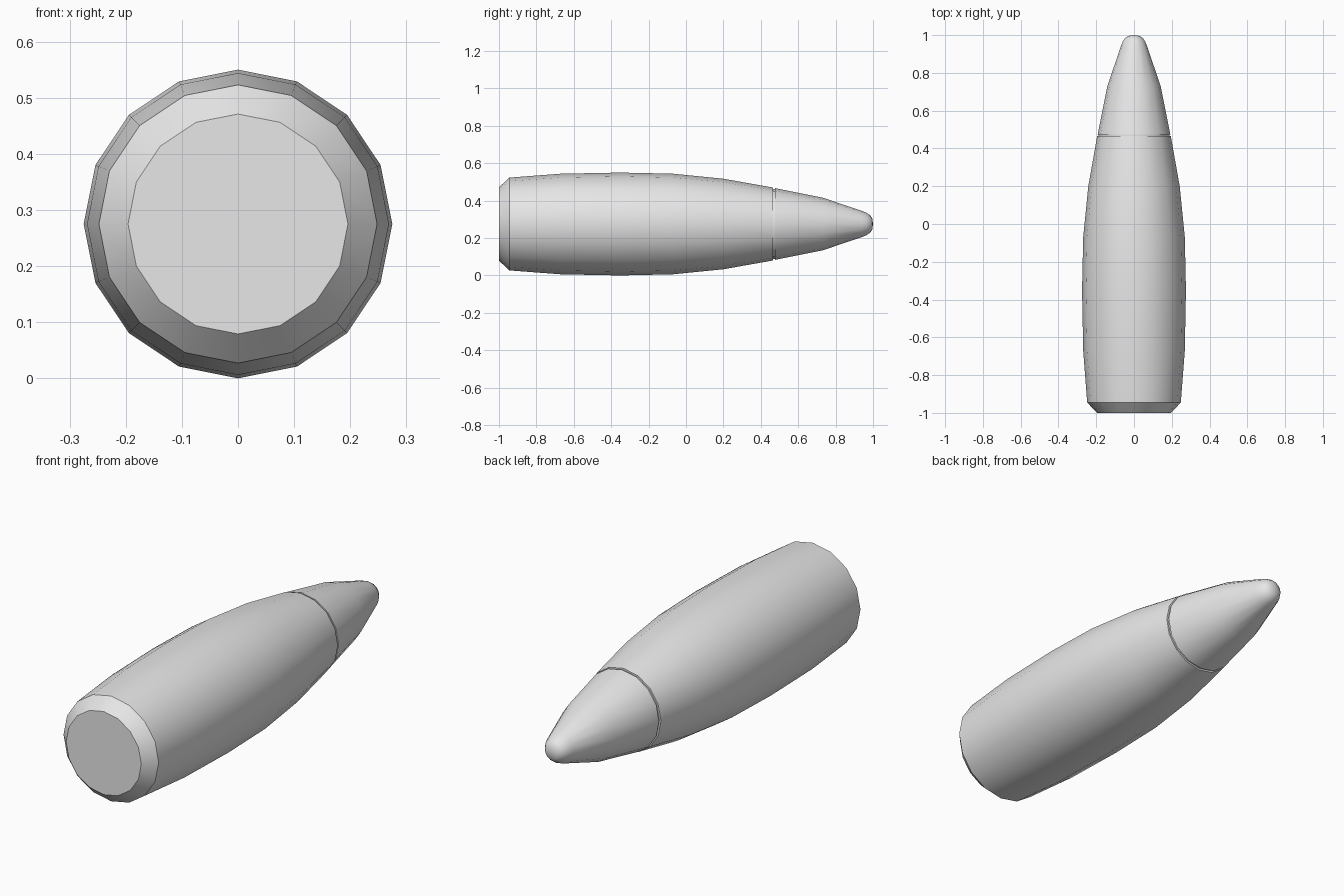
import bpy
import bmesh
from math import pi, sin, cos, radians

SIDES = 16
AXIS_Z = 0.275

cube = bpy.data.objects.get("Cube")
if cube:
    bpy.data.objects.remove(cube, do_unlink=True)

grey = bpy.data.materials.new("light_grey")
grey.use_nodes = True
grey.diffuse_color = (0.8, 0.8, 0.8, 1)
grey.node_tree.nodes["Principled BSDF"].inputs["Base Color"].default_value = (0.8, 0.8, 0.8, 1)


def lathe(name, profile):
    """Spin (y, radius) points around the long axis; zero radius makes a pole."""
    bm = bmesh.new()
    rings = []
    for y, r in profile:
        count = SIDES if r > 0 else 1
        rings.append([bm.verts.new((r * sin(2 * pi * i / SIDES), y,
                                    AXIS_Z + r * cos(2 * pi * i / SIDES)))
                      for i in range(count)])
    for a, b in zip(rings, rings[1:]):
        for i in range(SIDES):
            j = (i + 1) % SIDES
            if len(b) == 1:
                bm.faces.new((a[i], a[j], b[0]))
            else:
                bm.faces.new((a[i], a[j], b[j], b[i]))
    # Flat caps on open ends
    for ring in (rings[0], rings[-1]):
        if len(ring) > 1:
            bm.faces.new(ring)
    bmesh.ops.recalc_face_normals(bm, faces=bm.faces)
    mesh = bpy.data.meshes.new(name)
    bm.to_mesh(mesh)
    bm.free()
    mesh.materials.append(grey)
    obj = bpy.data.objects.new(name, mesh)
    bpy.context.collection.objects.link(obj)
    bpy.ops.object.select_all(action='DESELECT')
    obj.select_set(True)
    bpy.context.view_layer.objects.active = obj
    bpy.ops.object.shade_smooth_by_angle(angle=radians(30))
    return obj


# Jacket with chamfered flat base
lathe("jacket", [(-1, 0.196), (-0.945, 0.248), (-0.67, 0.269), (-0.35, 0.275),
                 (-0.07, 0.269), (0.2, 0.242), (0.465, 0.195)])

# Narrow recessed seam between jacket and tip
lathe("seam", [(0.46, 0.187), (0.48, 0.187)])

# Tapered tip with rounded nose
lathe("tip", [(0.475, 0.192), (0.73, 0.141), (0.94, 0.070), (0.965, 0.060),
              (0.985, 0.046), (0.996, 0.029), (1, 0)])
